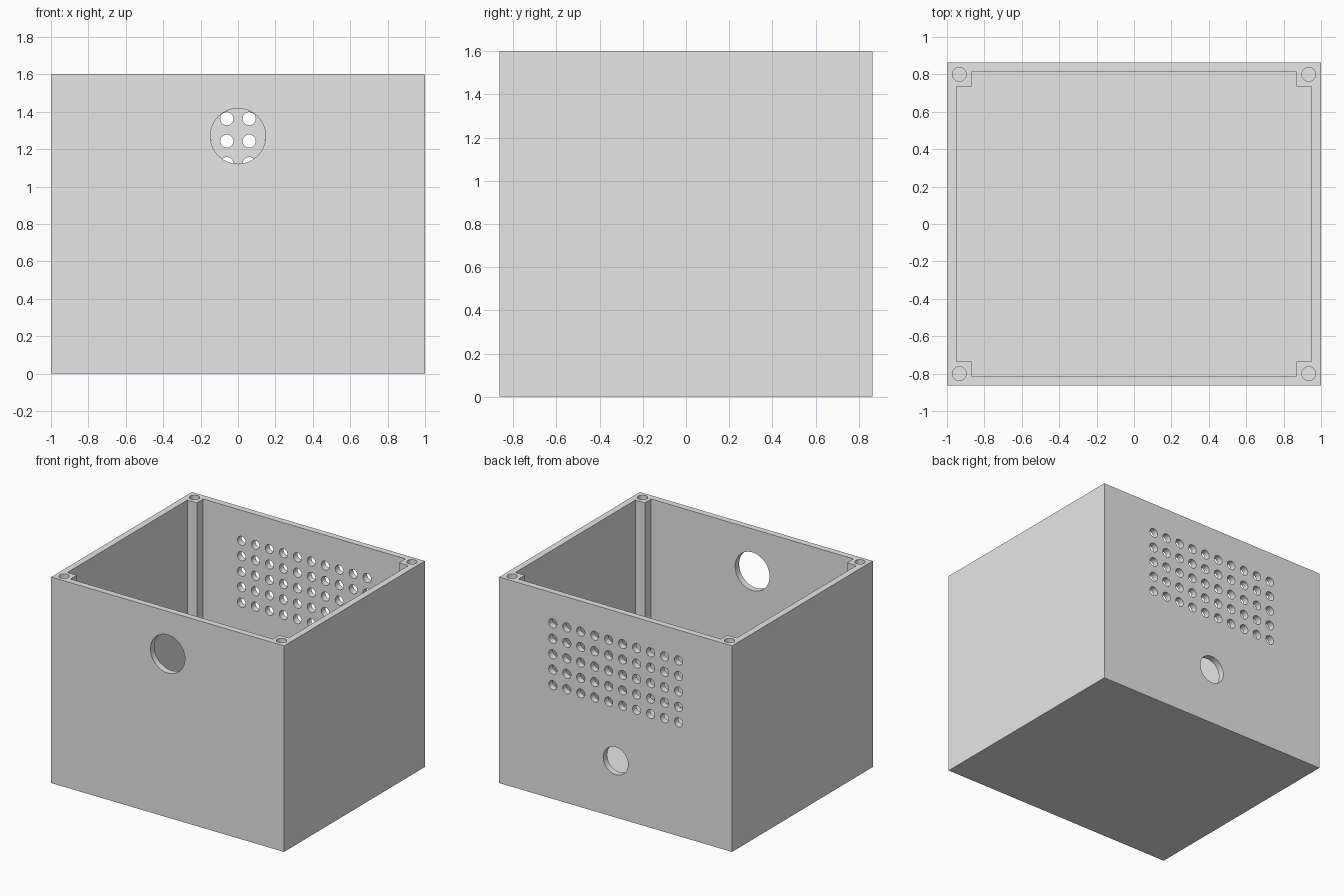
import bpy
import bmesh
from math import radians
from mathutils import Matrix, Vector

if "Cube" in bpy.data.objects:
    bpy.data.objects.remove(bpy.data.objects["Cube"], do_unlink=True)

HX, HY, HEIGHT = 1.0, 0.863, 1.6      # outer half sizes and height
IX, IY, FLOOR = 0.95, 0.814, 0.05     # cavity half sizes and floor
PX, PY = 0.869, 0.735                 # inner corner of the screw posts

grey = bpy.data.materials.new("light_grey")
grey.use_nodes = True
colour = (0.8, 0.8, 0.8, 1)
grey.diffuse_color = colour
grey.node_tree.nodes["Principled BSDF"].inputs["Base Color"].default_value = colour


def to_object(name, bm):
    bmesh.ops.recalc_face_normals(bm, faces=bm.faces)
    mesh = bpy.data.meshes.new(name)
    bm.to_mesh(mesh)
    bm.free()
    mesh.materials.append(grey)
    obj = bpy.data.objects.new(name, mesh)
    bpy.context.collection.objects.link(obj)
    return obj


def prism(name, outline, z0, z1):
    bm = bmesh.new()
    face = bm.faces.new([bm.verts.new((x, y, z0)) for x, y in outline])
    top = bmesh.ops.extrude_face_region(bm, geom=[face])["geom"]
    verts = [v for v in top if isinstance(v, bmesh.types.BMVert)]
    bmesh.ops.translate(bm, verts=verts, vec=Vector((0, 0, z1 - z0)))
    return to_object(name, bm)


def drill(bm, centre, radius, depth, along_y=False, sides=32):
    turn = Matrix.Rotation(radians(90 if along_y else 0), 4, 'X')
    bmesh.ops.create_cone(bm, cap_ends=True, segments=sides, radius1=radius,
                          radius2=radius, depth=depth,
                          matrix=Matrix.Translation(centre) @ turn)


def cut(target, cutter):
    cutter.hide_render = True
    mod = target.modifiers.new("cut", 'BOOLEAN')
    mod.operation = 'DIFFERENCE'
    mod.solver = 'EXACT'
    mod.object = cutter
    bpy.context.view_layer.objects.active = target
    bpy.ops.object.modifier_apply(modifier=mod.name)
    bpy.data.objects.remove(cutter, do_unlink=True)


# Outer block
box = prism("enclosure_box", [(-HX, -HY), (HX, -HY), (HX, HY), (-HX, HY)], 0, HEIGHT)

# Cavity outline, notched at the corners so that the screw posts remain
outline = []
for sx, sy in ((1, 1), (-1, 1), (-1, -1), (1, -1)):
    corner = [(sx * IX, sy * PY), (sx * PX, sy * PY), (sx * PX, sy * IY)]
    outline += corner if sx == sy else corner[::-1]
cut(box, prism("cavity_cutter", outline, FLOOR, HEIGHT + 0.1))

# Holes: screw posts, front port, back cable port and vent grid
holes = bmesh.new()
for sx in (-1, 1):
    for sy in (-1, 1):
        drill(holes, (sx * 0.934, sy * 0.8, HEIGHT), 0.037, 0.8)
drill(holes, (0, -HY, 1.27), 0.148, 0.2, True, 64)
drill(holes, (0, HY, 0.44), 0.107, 0.2, True, 48)
for col in range(10):
    for row in range(5):
        drill(holes, (0.12 * (col - 4.5), HY, 1.363 - 0.12 * row), 0.035, 0.2, True)
cut(box, to_object("hole_cutter", holes))

# Smooth hole walls, crisp box edges
bpy.ops.object.select_all(action='DESELECT')
box.select_set(True)
bpy.context.view_layer.objects.active = box
bpy.ops.object.shade_smooth_by_angle(angle=radians(30))
